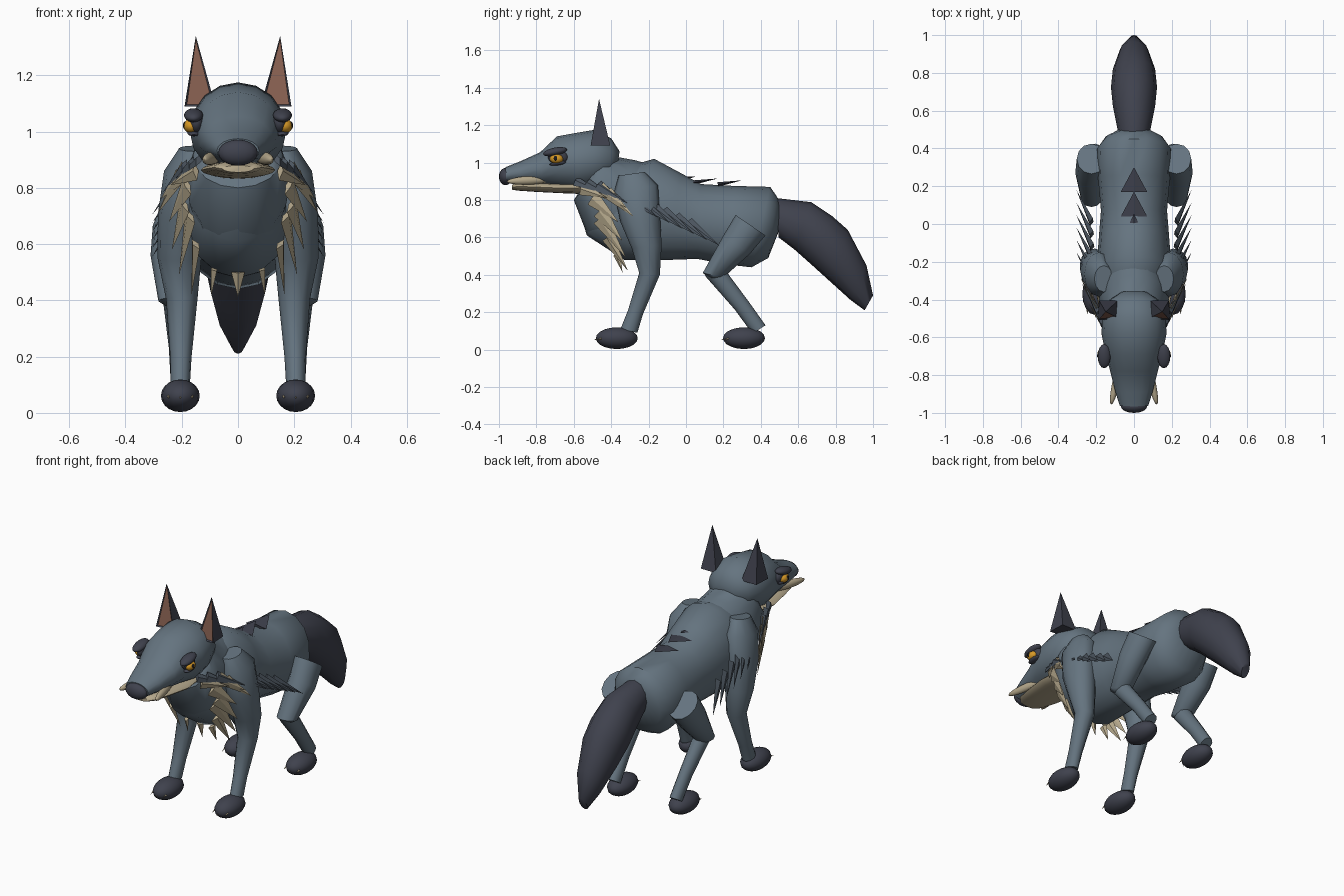
import bpy, bmesh, math
from mathutils import Vector, Matrix

if "Cube" in bpy.data.objects:
    bpy.data.objects.remove(bpy.data.objects["Cube"])


def material(name, *rgb):
    m = bpy.data.materials.new(name)
    m.use_nodes = True
    m.diffuse_color = (*rgb, 1)
    m.node_tree.nodes["Principled BSDF"].inputs["Base Color"].default_value = (*rgb, 1)
    return m


GREY = material("slate fur", .13, .175, .215)
DARK = material("charcoal fur", .05, .054, .075)
MID = material("dark slate fur", .075, .095, .12)
TAN = material("cream fur", .46, .39, .26)
PINK = material("inner ear", .24, .115, .08)
AMBER = material("amber", .68, .32, .02)
BLACK = material("black", .01, .01, .012)
SIDES = (("left", 1), ("right", -1))


def finish(name, bm, mats, angle=None):
    bmesh.ops.recalc_face_normals(bm, faces=bm.faces[:])
    me = bpy.data.meshes.new(name)
    bm.to_mesh(me)
    bm.free()
    ob = bpy.data.objects.new(name, me)
    bpy.context.collection.objects.link(ob)
    for m in mats:
        me.materials.append(m)
    if angle:
        bpy.ops.object.select_all(action='DESELECT')
        ob.select_set(True)
        bpy.context.view_layer.objects.active = ob
        bpy.ops.object.shade_smooth_by_angle(angle=math.radians(angle))
    return ob


def loft(name, mat, sections, n=16, angle=50):
    """Skin elliptical rings: x centre, half width, two side-view ends (y, z)."""
    bm = bmesh.new()
    rings = []
    for x, w, ya, za, yb, zb in sections:
        a, b = Vector((x, ya, za)), Vector((x, yb, zb))
        mid, half = (a + b) / 2, (a - b) / 2
        rings.append([bm.verts.new(mid + half * math.cos(t) + Vector((w * math.sin(t), 0, 0)))
                      for t in (2 * math.pi * i / n for i in range(n))])
    for r, q in zip(rings, rings[1:]):
        for i in range(n):
            j = (i + 1) % n
            bm.faces.new((r[i], r[j], q[j], q[i]))
    bm.faces.new(rings[0])
    bm.faces.new(rings[-1])
    return finish(name, bm, [mat], angle)


def ball(name, mat, centre, radii, pitch=0, yaw=0):
    bm = bmesh.new()
    bmesh.ops.create_uvsphere(bm, u_segments=16, v_segments=10, radius=1)
    turn = Matrix.Rotation(yaw, 4, 'Z') @ Matrix.Rotation(pitch, 4, 'X')
    bm.transform(Matrix.Translation(centre) @ turn @ Matrix.Diagonal((*radii, 1)))
    return finish(name, bm, [mat], 60)


def tuft(name, mat, base, tip, width, out, thick=.012):
    """Flat diamond-section spike from base to tip, facing the out direction."""
    base, tip = Vector(base), Vector(tip)
    across = (tip - base).cross(Vector(out)).normalized()
    lift = across.cross(tip - base).normalized()
    bm = bmesh.new()
    ring = [bm.verts.new(base + d) for d in
            (across * width, lift * thick, -across * width, -lift * thick)]
    end = bm.verts.new(tip)
    bm.faces.new(ring)
    for i in range(4):
        bm.faces.new((ring[i], ring[(i + 1) % 4], end))
    return finish(name, bm, [mat])


# Torso, neck and head
loft("torso", GREY, [
    (0, .10, -.30, 1.00, -.59, .81), (0, .165, -.24, 1.0, -.53, .61),
    (0, .20, -.17, 1.02, -.33, .48), (0, .185, -.03, .945, -.08, .48),
    (0, .175, .08, .885, .06, .485), (0, .19, .26, .875, .22, .455),
    (0, .195, .45, .87, .35, .44), (0, .15, .485, .82, .44, .49),
    (0, .085, .50, .79, .495, .63)])
loft("neck", GREY, [
    (0, .13, -.40, 1.10, -.56, .86), (0, .16, -.37, 1.03, -.60, .80),
    (0, .185, -.27, 1.012, -.53, .62), (0, .16, -.16, .98, -.36, .52)])
loft("head", GREY, [
    (0, .07, -.355, 1.06, -.37, .96), (0, .135, -.40, 1.13, -.41, .90),
    (0, .168, -.49, 1.175, -.50, .855), (0, .172, -.58, 1.16, -.58, .845),
    (0, .152, -.69, 1.14, -.68, .86), (0, .127, -.78, 1.055, -.77, .875),
    (0, .10, -.89, 1.005, -.88, .885), (0, .075, -.965, .975, -.96, .89)])
loft("lower_jaw", TAN, [
    (0, .12, -.54, .90, -.56, .832), (0, .132, -.66, .89, -.66, .836),
    (0, .108, -.80, .895, -.80, .843), (0, .085, -.90, .895, -.90, .85),
    (0, .055, -.93, .88, -.93, .855)])
ball("nose", DARK, (0, -.965, .925), (.07, .035, .046))

# Tail
loft("tail", DARK, [
    (0, .085, .485, .81, .495, .60), (0, .112, .67, .788, .58, .535),
    (0, .122, .78, .715, .67, .455), (0, .112, .865, .64, .775, .36),
    (0, .075, .965, .45, .88, .265), (0, .025, 1.0, .29, .955, .21)], 12)

for side, s in SIDES:
    # Muzzle lips and eyes
    ball(side + "_lip", TAN, (s * .094, -.835, .905), (.02, .125, .023), .05, s * .22)
    ball(side + "_eye_socket", DARK, (s * .148, -.685, 1.03), (.028, .055, .04), -.15)
    ball(side + "_eye", AMBER, (s * .165, -.692, 1.02), (.029, .036, .026))
    ball(side + "_pupil", BLACK, (s * .188, -.697, 1.022), (.008, .011, .014))
    ball(side + "_brow", DARK, (s * .158, -.70, 1.058), (.034, .065, .022), .2)
    ball(side + "_lower_lid", DARK, (s * .157, -.685, .996), (.024, .045, .011), .15)

    # Ear with an inset front face
    bm = bmesh.new()
    corners = [bm.verts.new((s * x, y, z)) for x, y, z in
               ((.08, -.50, 1.09), (.19, -.51, 1.09), (.185, -.405, 1.09), (.085, -.405, 1.09))]
    apex = bm.verts.new((s * .15, -.465, 1.34))
    faces = [bm.faces.new((corners[i], corners[(i + 1) % 4], apex)) for i in range(4)]
    bm.faces.new(corners)
    bmesh.ops.recalc_face_normals(bm, faces=bm.faces[:])
    bmesh.ops.inset_region(bm, faces=[faces[0]], thickness=.012, depth=-.006)
    faces[0].material_index = 1
    finish(side + "_ear", bm, [DARK, PINK])

    # Front leg
    loft(side + "_front_leg", GREY, [
        (s * .16, .05, -.36, .93, -.22, .95), (s * .185, .078, -.385, .84, -.15, .88),
        (s * .20, .085, -.35, .68, -.14, .73), (s * .208, .078, -.29, .54, -.13, .56),
        (s * .20, .056, -.25, .41, -.14, .40), (s * .203, .038, -.31, .21, -.23, .19),
        (s * .205, .034, -.35, .11, -.26, .09)], 12)

    # Hind leg
    loft(side + "_thigh", GREY, [
        (s * .225, .078, .265, .72, .425, .61), (s * .235, .076, .20, .61, .34, .51),
        (s * .225, .058, .09, .41, .20, .385), (s * .22, .035, .12, .385, .17, .375)], 12)
    loft(side + "_shin", GREY, [
        (s * .225, .045, .10, .40, .19, .45), (s * .22, .046, .11, .385, .225, .405),
        (s * .21, .036, .26, .215, .34, .25), (s * .205, .034, .355, .085, .425, .13)], 12)

    # Paws and claws
    for part, y in (("front", -.37), ("hind", .31)):
        ball(f"{side}_{part}_paw", DARK, (s * .205, y, .061), (.069, .112, .058))
        for i in (-1, 0, 1):
            x = s * .205 + i * .042
            back = .015 * abs(i)
            tuft(f"{side}_{part}_claw", TAN, (x, y - .09 + back, .062),
                 (x, y - .125 + back, .05), .007, (0, 0, 1), .007)

    # Cream ruff: base, tip, half width
    ruff = [((.15, -.56, .86), (.24, -.42, .81), .035),
            ((.19, -.46, .86), (.275, -.32, .76), .04),
            ((.21, -.42, .84), (.285, -.28, .71), .035),
            ((.18, -.50, .81), (.245, -.36, .68), .045),
            ((.19, -.46, .74), (.235, -.34, .58), .045),
            ((.17, -.46, .70), (.21, -.32, .49), .045),
            ((.15, -.42, .60), (.165, -.31, .42), .035),
            ((.085, -.37, .51), (.095, -.34, .415), .022)]
    for b, t, w in ruff:
        tuft(side + "_ruff_tuft", TAN, (s * b[0], *b[1:]), (s * t[0], *t[1:]), w, (s, -.5, 0))

    # Slate tufts behind the cheek and over the shoulder
    for i in range(3):
        tuft(side + "_cheek_tuft", MID, (s * (.14 + .025 * i), -.59 + .06 * i, .90 - .01 * i),
             (s * (.21 + .03 * i), -.45 + .07 * i, .84 - .03 * i), .028, (s, 0, .4))

    # Flank feathers trailing backward and down
    for i in range(6):
        f = i / 5
        y, z = -.32 + .33 * f, .83 - .15 * f
        tuft(side + "_flank_feather", MID, (s * (.215 + .01 * f), y, z),
             (s * .305, y + .17, z - .125), .032, (s, 0, .3))

# Centre ruff tuft and spine scales
tuft("centre_ruff_tuft", TAN, (0, -.36, .50), (0, -.34, .41), .024, (0, -1, 0))
for y, z, size in ((-.02, .915, .5), (.04, .893, 1), (.17, .883, 1)):
    tuft("spine_scale", DARK, (0, y, z), (0, y + .13 * size ** .8, z + .022 * size), .07 * size, (0, 0, 1))
